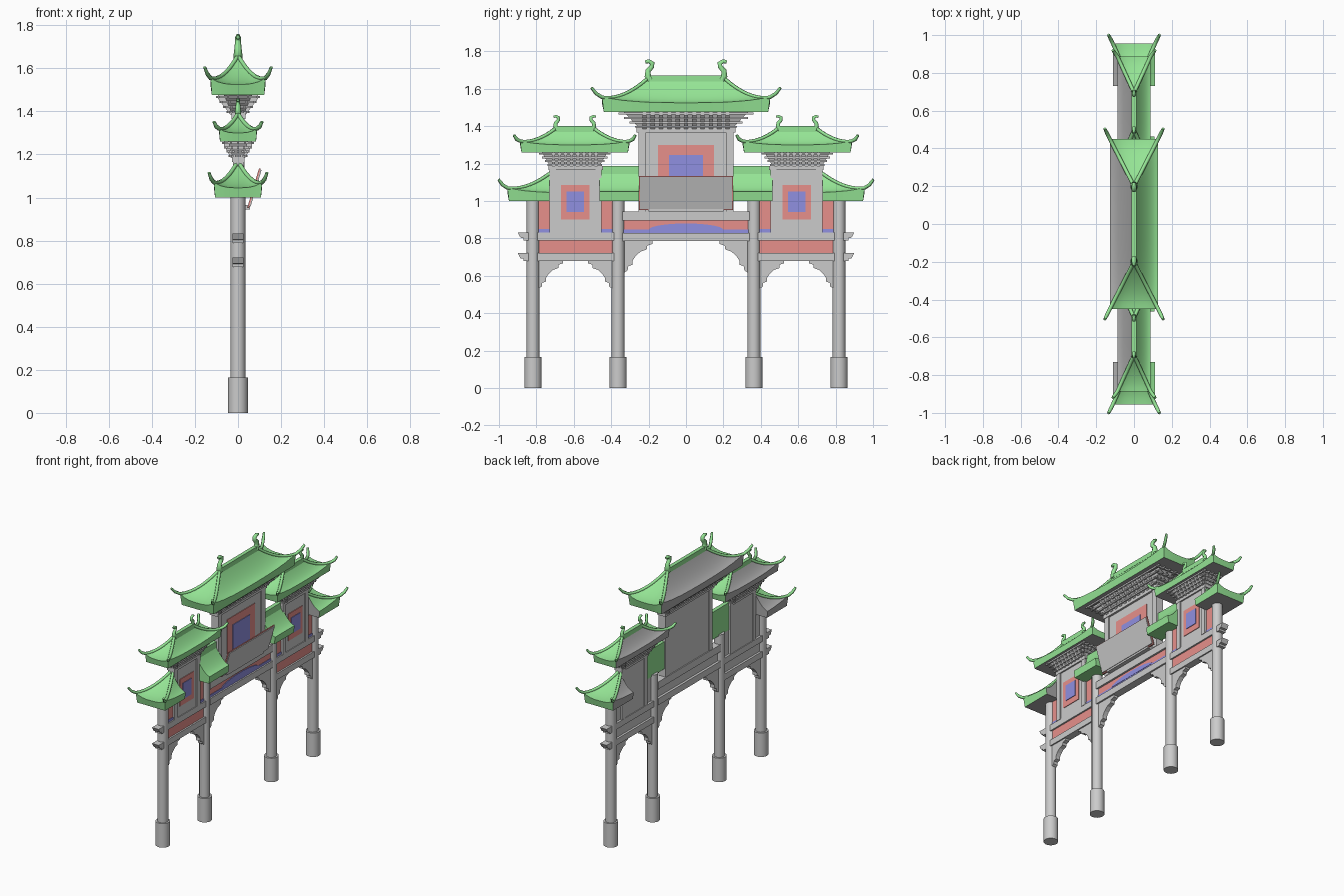
import bpy, bmesh, math
from mathutils import Vector

if "Cube" in bpy.data.objects:
    bpy.data.objects.remove(bpy.data.objects["Cube"])


def material(name, rgb):
    m = bpy.data.materials.new(name)
    m.diffuse_color = (*rgb, 1)
    m.use_nodes = True
    m.node_tree.nodes["Principled BSDF"].inputs["Base Color"].default_value = m.diffuse_color
    return m


GREEN = material("green_tile", (0.30, 0.78, 0.30))
PINK = material("red_paint", (0.80, 0.28, 0.26))
BLUE = material("blue_paint", (0.28, 0.28, 0.75))
GREY = material("grey_stone", (0.40, 0.40, 0.40))
PALE = material("pale_board", (0.62, 0.62, 0.62))


def finish(name, bm, mats=(), smooth=False):
    bmesh.ops.recalc_face_normals(bm, faces=bm.faces[:])
    me = bpy.data.meshes.new(name)
    bm.to_mesh(me)
    bm.free()
    ob = bpy.data.objects.new(name, me)
    bpy.context.collection.objects.link(ob)
    for m in mats:
        if m:
            me.materials.append(m)
    if smooth:
        bpy.ops.object.select_all(action='DESELECT')
        ob.select_set(True)
        bpy.context.view_layer.objects.active = ob
        bpy.ops.object.shade_smooth_by_angle(angle=math.radians(35))
    return ob


def prism(name, pts, a, b, axis='x', mat=None, smooth=False):
    """Extrude an outline: (y,z) along x, or (x,z) along y."""
    bm = bmesh.new()
    place = (lambda p, d: (d, p[0], p[1])) if axis == 'x' else (lambda p, d: (p[0], d, p[1]))
    f = bm.faces.new([bm.verts.new(place(p, a)) for p in pts])
    ext = bmesh.ops.extrude_face_region(bm, geom=[f])['geom']
    move = (b - a, 0, 0) if axis == 'x' else (0, b - a, 0)
    bmesh.ops.translate(bm, vec=move, verts=[v for v in ext if isinstance(v, bmesh.types.BMVert)])
    return finish(name, bm, [mat], smooth)


def box(name, x0, x1, y0, y1, z0, z1, mat=None):
    return prism(name, [(y0, z0), (y1, z0), (y1, z1), (y0, z1)], x0, x1, 'x', mat)


def pillar(name, y, r, z0, z1):
    bm = bmesh.new()
    bmesh.ops.create_cone(bm, cap_ends=True, segments=24, radius1=r, radius2=r, depth=z1 - z0)
    bmesh.ops.translate(bm, vec=(0, y, (z0 + z1) / 2), verts=bm.verts[:])
    finish(name, bm, smooth=True)


def rod(name, pts, r, radii=None):
    """Round tile ridge along a path."""
    cu = bpy.data.curves.new(name, 'CURVE')
    cu.dimensions = '3D'
    cu.bevel_depth, cu.bevel_resolution, cu.use_fill_caps = r, 1, True
    sp = cu.splines.new('POLY')
    sp.points.add(len(pts) - 1)
    for i, p in enumerate(pts):
        sp.points[i].co = (*p, 1)
        sp.points[i].radius = radii[i] if radii else 1
    cu.materials.append(GREEN)
    bpy.context.collection.objects.link(bpy.data.objects.new(name, cu))


def roof(name, cy, hx, hy, ridge, zb, ze, zr, tip, lift, orn, keep=0):
    """Concave hipped roof; keep=+-1 keeps only the outer hip beyond the tower."""
    N, M = 9, 8

    def pt(u, v, t):
        k = 1 - t
        z = ze + (zr - ze) * t ** 1.7 + lift * k ** 2 * (abs(u * v)) ** 3
        return Vector((u * hx * k, cy + v * (ridge + (hy - ridge) * k), z))

    loop = []
    for (u0, v0), (u1, v1) in (((1, -1), (1, 1)), ((1, 1), (-1, 1)),
                               ((-1, 1), (-1, -1)), ((-1, -1), (1, -1))):
        loop += [(u0 + (u1 - u0) * i / M, v0 + (v1 - v0) * i / M) for i in range(M)]
    bm = bmesh.new()
    rings = [[bm.verts.new((u * hx * .95, cy + v * hy * .975, zb)) for u, v in loop]]
    rings += [[bm.verts.new(pt(u, v, j / N)) for u, v in loop] for j in range(N + 1)]
    bm.faces.new(rings[0]).material_index = 1
    for a, b in zip(rings, rings[1:]):
        for i in range(4 * M):
            k = (i + 1) % (4 * M)
            f = bm.faces.new((a[i], a[k], b[k], b[i]))
            f.material_index = 1 if i // M == 2 else 0   # plain rear slope
    bmesh.ops.remove_doubles(bm, verts=bm.verts[:], dist=1e-5)
    if keep:
        cut = bmesh.ops.bisect_plane(bm, geom=bm.verts[:] + bm.edges[:] + bm.faces[:],
                                     plane_co=(0, keep * .73, 0), plane_no=(0, -keep, 0),
                                     clear_outer=True)['geom_cut']
        bmesh.ops.holes_fill(bm, edges=[e for e in cut if isinstance(e, bmesh.types.BMEdge)])
    finish(name, bm, [GREEN, GREY], True)
    # hip ridges with upturned tips
    for v in (-1, 1):
        if keep and v != keep:
            continue
        for u in (-1, 1):
            path = [pt(u, v, 1 - j / 8) for j in range(9)]
            end = Vector((u * tip[0], cy + v * tip[1], tip[2]))
            path += [path[-1].lerp(end, .55) - Vector((0, 0, .008)), end]
            rod(name + "_hip_ridge", path, .010, [1] * 10 + [.75])
        if orn:   # curled ridge finial
            y, h = cy + v * ridge, orn
            rod(name + "_finial", [(0, y + v * h * a, zr + h * b) for a, b in
                ((-.1, -.15), (.05, .1), (.03, .4), (-.2, .65), (-.22, .85), (.0, .97), (.2, .93))],
                h * .2, [1.1, 1.1, .9, .8, .8, .7, .5])
    if not keep:
        box(name + "_top_ridge", -.013, .013, cy - ridge, cy + ridge, zr - .02, zr + .012, GREEN)


def brackets(name, cy, x0, y0, x1, y1, z0, z1, n, tiers):
    """Flared eave brackets: core, sloping ribs and stepped sticks."""
    bm = bmesh.new()
    lo, hi = [[bm.verts.new((u * x, cy + v * y, z)) for u, v in ((1, 1), (-1, 1), (-1, -1), (1, -1))]
              for x, y, z in ((x0, y0, z0), (x1 * .72, y1 * .93, z1))]
    bm.faces.new(lo)
    bm.faces.new(hi)
    for i in range(4):
        k = (i + 1) % 4
        bm.faces.new((lo[i], lo[k], hi[k], hi[i]))
    finish(name + "_core", bm)
    w = y0 / n * .5
    for i in range(n):
        y = cy - y0 + y0 * 2 * (i + .5) / n
        for s in (-1, 1):
            prism(name + "_rib", [(s * x0 * .8, z0), (s * (x0 + .008), z0), (s * x1, z1 - .02),
                                  (s * x1, z1), (s * x0 * .8, z1)], y - w, y + w, 'y')
    for k in range(tiers):
        f = (k + 1) / tiers
        z, r = z0 + (z1 - z0) * (f - .12), y0 + (y1 - y0) * f
        xe = x0 + (x1 - x0) * f
        for u in (-1, -.5, 0, .5, 1):
            box(name + "_stick", u * xe - .005, u * xe + .005, cy - r, cy + r, z - .005, z + .005)
        for v in (-1, 1):
            y = cy + v * (r - .02)
            box(name + "_cross_stick", -xe - .01, xe + .01, y - .005, y + .005, z - .005, z + .005)


def corbel(name, y, s, z, w, h):
    """Stepped, curved bracket under a beam."""
    outline = [(0, 0), (1, 0), (1, -.1), (.82, -.15), (.8, -.27), (.58, -.34), (.4, -.48),
               (.3, -.62), (.3, -.75), (.14, -.8), (.12, -.93), (0, -1)]
    prism(name, [(y + s * a * w, z + b * h) for a, b in outline], -.016, .016)


# centre bay: beams, coloured frieze, name-board wall
box("centre_lower_beam", -.027, .027, -.34, .34, .785, .83)
box("centre_frieze_back", -.01, .01, -.34, .34, .83, .90)
box("centre_frieze", .01, .014, -.34, .34, .83, .90, PINK)
box("centre_frieze_strip", .014, .017, -.34, .34, .83, .848, BLUE)
prism("centre_frieze_arch", [(.2 * math.cos(a), .845 + .035 * math.sin(a)) for a in
      [math.pi * i / 16 for i in range(17)]], .014, .019, 'x', BLUE)
box("centre_upper_beam", -.027, .027, -.34, .34, .895, .945)
box("centre_wall", -.02, .02, -.25, .25, .945, 1.40)
box("centre_wall_red_panel", .02, .024, -.15, .15, 1.0, 1.30, PINK)
box("centre_wall_blue_panel", .024, .028, -.092, .092, 1.0, 1.245, BLUE)
box("centre_wall_top_plate", -.03, .034, -.265, .265, 1.365, 1.395)
tilt = lambda z, d: .045 + (z - .96) * .3 + d
for nm, e, d, m in (("sign_frame", .006, 0, PINK), ("sign_board", 0, .006, PALE)):
    a, b = .958 - e, 1.128 + e
    prism(nm, [(tilt(a, d), a), (tilt(a, d) + .008, a), (tilt(b, d) + .008, b), (tilt(b, d), b)],
          -.245 - e, .245 + e, 'y', m)
box("sign_support", .0, .055, -.2, .2, .945, .965)
brackets("centre_brackets", 0, .028, .245, .092, .36, 1.385, 1.478, 11, 4)
roof("centre_roof", 0, .128, .45, .2, 1.475, 1.525, 1.66, (.155, .505, 1.605), .03, .09)

for s in (-1, 1):
    side = "left_" if s < 0 else "right_"

    def sbox(name, x0, x1, y0, y1, z0, z1, mat=None):
        return box(side + name, x0, x1, min(s * y0, s * y1), max(s * y0, s * y1), z0, z1, mat)

    # pillars and their bases
    for nm, y in (("inner", .363), ("outer", .818)):
        pillar(side + nm + "_pillar", s * y, .034, .1, 1.01)
        pillar(side + nm + "_pillar_base", s * y, .046, 0, .165)
    sbox("centre_wall_post", -.024, .03, .215, .255, .945, 1.38)

    # side bay beams with carved noses and painted panels
    for z0 in (.68, .79):
        sbox("side_beam", -.025, .025, .37, .82, z0, z0 + .042)
        prism(side + "beam_nose", [(s * y, z0 + z) for y, z in ((.83, -.002), (.87, -.002), (.87, .012),
              (.885, .014), (.9, .042), (.83, .042))], -.025, .025)
    sbox("side_frieze_back", -.01, .01, .37, .82, .72, .79)
    sbox("side_frieze", .01, .014, .39, .785, .72, .79, PINK)
    sbox("side_panel_back", -.01, .01, .37, .82, .83, 1.01)
    sbox("side_panel", .01, .014, .37, .80, .83, 1.01, PINK)
    sbox("side_panel_strip", .014, .017, .37, .80, .83, .85, BLUE)

    # side tower
    sbox("tower_wall", -.02, .02, .46, .725, .83, 1.20)
    for y in (.468, .712):
        sbox("tower_post", -.024, .028, y - .017, y + .017, .83, 1.18)
    sbox("tower_top_plate", -.027, .03, .445, .735, 1.165, 1.187)
    sbox("tower_red_panel", .02, .024, .515, .668, .90, 1.085, PINK)
    sbox("tower_blue_panel", .024, .028, .545, .638, .94, 1.05, BLUE)

    # corbels in the openings
    corbel(side + "centre_corbel", s * .33, -s, .787, .15, .17)
    corbel(side + "inner_corbel", s * .395, s, .682, .13, .15)
    corbel(side + "outer_corbel", s * .787, -s, .682, .13, .15)

    # tower roof, low outer hip roof, low connecting roof
    brackets(side + "tower_brackets", s * .595, .024, .13, .065, .19, 1.183, 1.262, 8, 4)
    roof(side + "tower_roof", s * .595, .088, .292, .1, 1.26, 1.30, 1.39, (.112, .325, 1.352), .02, .065)
    roof(side + "outer_roof", s * .62, .112, .335, .08, 1.0, 1.045, 1.17, (.135, .382, 1.115), .025, 0, s)
    slope = [(.108 * (1 - t / 8), 1.05 + .12 * (t / 8) ** 1.7) for t in range(9)]
    prism(side + "link_roof", [(0, 1.0), (.102, 1.0)] + slope, s * .25, s * .462, 'y', GREEN, True)
    sbox("link_roof_ridge", -.014, .014, .25, .462, 1.0, 1.188, GREEN)
